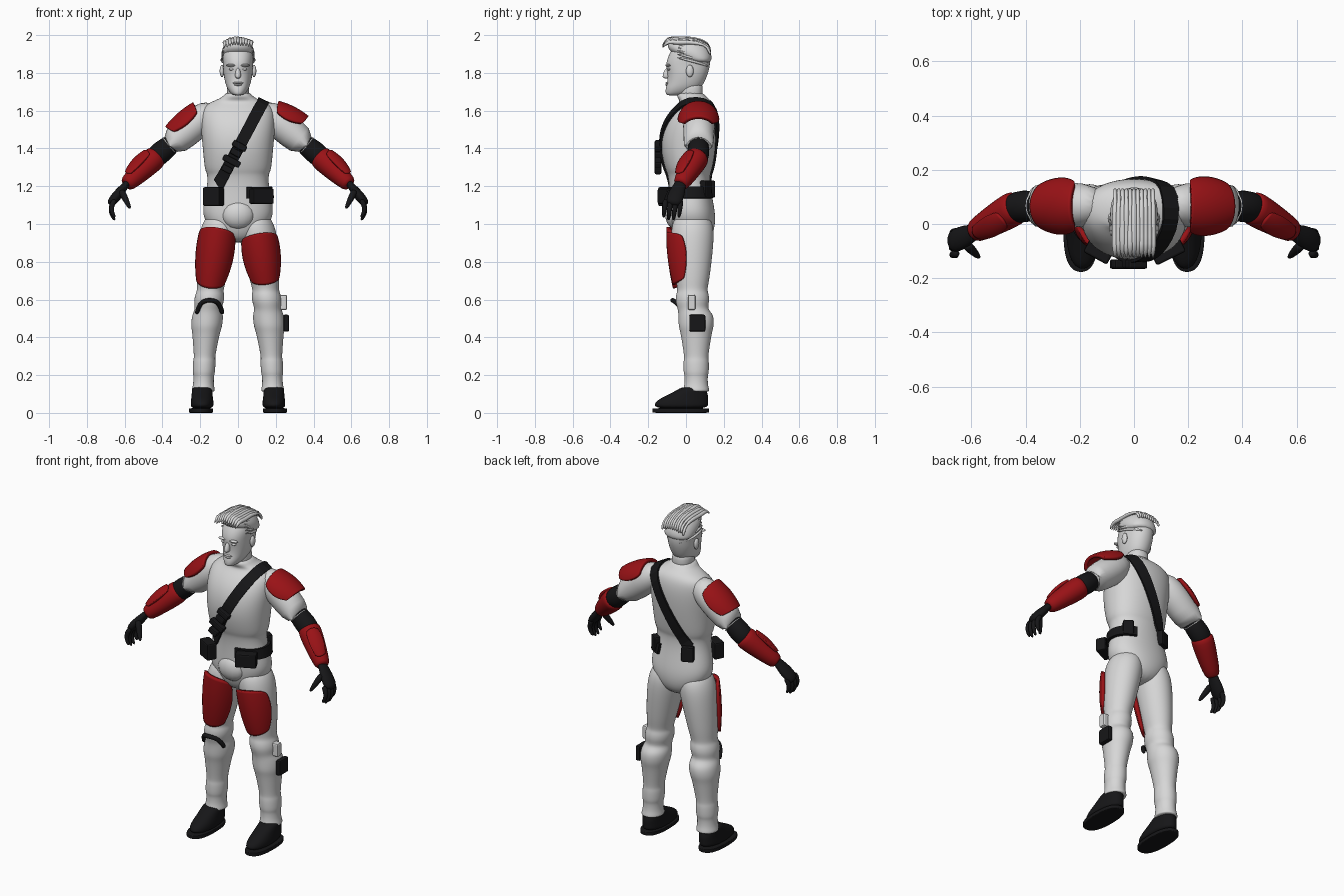
import bpy, bmesh, math, random
from mathutils import Vector, Matrix
from mathutils.bvhtree import BVHTree

random.seed(4)
if "Cube" in bpy.data.objects:
    bpy.data.objects.remove(bpy.data.objects["Cube"])


def material(name, *colour):
    mat = bpy.data.materials.new(name)
    mat.use_nodes = True
    mat.diffuse_color = (*colour, 1)
    mat.node_tree.nodes["Principled BSDF"].inputs["Base Color"].default_value = (*colour, 1)
    return mat


WHITE = material("pale_grey", .68, .68, .68)
RED = material("dark_red", .32, .006, .008)
BLACK = material("black", .008, .008, .009)


def add_object(name, bm, mat):
    mesh = bpy.data.meshes.new(name)
    bmesh.ops.recalc_face_normals(bm, faces=bm.faces)
    bm.to_mesh(mesh)
    bm.free()
    mesh.materials.append(mat)
    obj = bpy.data.objects.new(name, mesh)
    bpy.context.collection.objects.link(obj)
    return obj


def make(name, verts, faces, mat, subdivide):
    bm = bmesh.new()
    corners = [bm.verts.new(v) for v in verts]
    for face in faces:
        bm.faces.new([corners[i] for i in face]).smooth = subdivide > 0
    obj = add_object(name, bm, mat)
    if subdivide:
        mod = obj.modifiers.new("smooth", "SUBSURF")
        mod.levels = mod.render_levels = subdivide
    return obj


def bridge(name, rings, mat, subdivide):
    """Join rings of points into a capped skin."""
    n, last = len(rings[0]), len(rings) - 1
    faces = [(k * n + i, k * n + (i + 1) % n, (k + 1) * n + (i + 1) % n, (k + 1) * n + i)
             for k in range(last) for i in range(n)]
    faces += [tuple(range(n)), tuple(range(last * n, last * n + n))]
    return make(name, [p for ring in rings for p in ring], faces, mat, subdivide)


def loft(name, rows, mat, x=0, power=2.2, sides=16):
    """Stack level ovals given as height, half width, front y, back y; x may follow a rule of height."""
    rings = []
    for z, half, front, back in rows:
        middle = x(z) if callable(x) else x
        ring = []
        for i in range(sides):
            angle = math.tau * i / sides
            c, s = (math.copysign(abs(f) ** (2 / power), f) for f in (math.cos(angle), math.sin(angle)))
            ring.append(Vector((middle + c * half, (front + back) / 2 + s * (back - front) / 2, z)))
        rings.append(ring)
    return bridge(name, rings, mat, 2)


def tube(name, points, radii, mat, flat=1, sides=10):
    """Sweep a round section along points."""
    rings = []
    for k, (p, r) in enumerate(zip(points, radii)):
        t = (points[min(k + 1, len(points) - 1)] - points[max(k - 1, 0)]).normalized()
        ref = Vector((0, 1, 0)) if abs(t.y) < .8 else Vector((1, 0, 0))
        u = t.cross(ref).normalized()
        v = t.cross(u)
        angles = [math.tau * i / sides for i in range(sides)]
        rings.append([p + (u * flat * math.cos(a) + v * math.sin(a)) * r for a in angles])
    bridge(name, rings, mat, 1)


def blob(name, centre, size, mat):
    bm = bmesh.new()
    matrix = Matrix.Translation(centre) @ Matrix.Diagonal((*size, 1))
    bmesh.ops.create_uvsphere(bm, u_segments=16, v_segments=10, radius=1, matrix=matrix)
    for face in bm.faces:
        face.smooth = True
    add_object(name, bm, mat)


def box(name, centre, size, mat, turn=0, axis="Z"):
    bm = bmesh.new()
    matrix = Matrix.Translation(centre) @ Matrix.Rotation(turn, 4, axis) @ Matrix.Diagonal((*size, 1))
    bmesh.ops.create_cube(bm, size=1, matrix=matrix)
    mod = add_object(name, bm, mat).modifiers.new("bevel", "BEVEL")
    mod.width, mod.segments = .008, 2


def shell(name, start, end, out, spread, radii, width, mat, n=12):
    """Curved armour plate with rounded corners, wrapped about an axis."""
    axis = (end - start).normalized()
    out = (out - axis * out.dot(axis)).normalized()
    across = axis.cross(out)
    verts = []
    for j in range(n + 1):
        for i in range(n + 1):
            u, v = 2 * i / n - 1, 2 * j / n - 1
            angle = u * math.sqrt(1 - v * v * .3) * spread
            t = (v * math.sqrt(1 - u * u * .3) + 1) / 2
            reach = radii[0] + (radii[1] - radii[0]) * t + .01 * (1 - v * v)
            verts.append(start.lerp(end, t) + reach * (out * math.cos(angle) + across * width * math.sin(angle)))
    w = n + 1
    faces = [(j * w + i, j * w + i + 1, j * w + w + i + 1, j * w + w + i) for j in range(n) for i in range(n)]
    mod = make(name, verts, faces, mat, 1).modifiers.new("thickness", "SOLIDIFY")
    mod.thickness, mod.offset = .02, 0


# Torso and hips as one suit, with a hem at the waist
body = loft("body_suit", [
    (.9, .06, -.03, .1), (.95, .13, -.07, .15), (1.03, .19, -.09, .16), (1.1, .19, -.09, .15),
    (1.2, .165, -.09, .13), (1.27, .165, -.1, .13), (1.28, .18, -.11, .14), (1.4, .19, -.14, .16),
    (1.5, .2, -.13, .17), (1.57, .2, -.1, .17), (1.62, .19, -.06, .16), (1.65, .14, -.03, .14),
    (1.67, .08, -.05, .11), (1.7, .07, -.05, .09)], WHITE)
blob("groin_guard", (0, -.05, 1.05), (.09, .06, .08), WHITE)
loft("neck", [(z, .06, -.04, .09) for z in (1.66, 1.7, 1.76)], WHITE)

# Head and face
loft("head", [
    (1.68, .02, -.1, -.03), (1.69, .04, -.11, .03), (1.72, .06, -.11, .08), (1.75, .07, -.1, .1),
    (1.8, .08, -.1, .12), (1.84, .08, -.11, .13), (1.88, .085, -.1, .13), (1.92, .08, -.08, .12),
    (1.96, .05, -.05, .08)], WHITE)
loft("nose", [(1.77, .01, -.12, -.08), (1.78, .02, -.13, -.08), (1.83, .01, -.11, -.08)], WHITE, sides=8)
blob("upper_lip", (0, -.1, 1.747), (.03, .009, .005), WHITE)
blob("lower_lip", (0, -.1, 1.737), (.02, .009, .006), WHITE)

# Swept hair: a cap with combed locks
loft("hair_cap", [(1.85, .08, .03, .13), (1.88, .09, -.03, .14), (1.92, .09, -.1, .13),
                  (1.96, .07, -.1, .1), (1.98, .04, -.08, .05)], WHITE)
for i in range(-5, 6):
    points = []
    for k in range(7):
        angle = math.pi * k / 6.5
        y = .13 * math.cos(angle)
        z = 1.91 + .07 * math.sqrt(math.sin(angle))
        wave = random.uniform(-.005, .005) - .003 * i * i / 5 + .015 * (k == 5)
        points.append(Vector((i * .014, y, z + wave)))
    tube("top_lock", points, [.008, .011, .012, .013, .014, .014, .006], WHITE, sides=6)

ELBOW, WRIST = Vector((.43, .065, 1.36)), Vector((.6, -.035, 1.2))
SHOULDER = Vector((.19, .07, 1.56))
for side, word in ((1, "left"), (-1, "right")):
    mirror = Matrix.Diagonal((side, 1, 1))

    def arm(t):
        """Point on the arm: shoulder, elbow and wrist lie at nought, one and two."""
        point = SHOULDER.lerp(ELBOW, t) if t < 1 else ELBOW.lerp(WRIST, t - 1)
        return mirror @ point

    def arm_part(part, rows, mat):
        tube(word + part, [arm(t) for t, r in rows], [r for t, r in rows], mat, sides=14)

    # Face and side hair
    blob(word + "_eye", (side * .034, -.09, 1.82), (.015, .01, .007), WHITE)
    blob(word + "_brow", (side * .037, -.095, 1.84), (.027, .014, .007), WHITE)
    blob(word + "_ear", (side * .085, .02, 1.81), (.012, .02, .033), WHITE)
    for i in range(5):
        points = [Vector((side * (.09 - i * .004) * math.cos(a), .13 * math.sin(a), 1.87 + i * .018 - .03 * a))
                  for a in (-.4, .1, .6, 1.2)]
        tube(word + "_side_lock", points, [.005, .008, .009, .006], WHITE, sides=6)

    # Arm: sleeve, elbow, forearm guard
    arm_part("_sleeve", [(-.3, .05), (0, .09), (.4, .085), (.74, .08), (.75, .075), (.7, .05)], WHITE)
    arm_part("_elbow", [(.6, .05), (.8, .06), (1, .062), (1.2, .05)], BLACK)
    arm_part("_forearm_guard", [(1, .05), (1.02, .065), (1.2, .066), (1.6, .056), (1.94, .044), (1.95, .03)], RED)
    shell(word + "_forearm_plate", arm(1.15), arm(1.8), Vector((side, -1, 1)), .6, (.063, .046), 1, RED)

    # Gloved hand with curled fingers
    palm = [WRIST + Vector((.09 * t, -.04 * t, -.11 * t)) * .9 for t in (-.4, 0, .3, .7, 1)]
    tube(word + "_palm", [mirror @ p for p in palm], [.03, .034, .045, .048, .035], BLACK, flat=.6)
    for i in range(4):
        joint = Vector((.65, -.027 - i * .027, 1.13))
        points = []
        for k in range(5):
            points.append(mirror @ joint)
            bend = .6 - k * .4
            joint = joint + Vector((math.sin(bend), -.1, -math.cos(bend))) * (.031 if i in (1, 2) else .027)
        tube(word + "_finger", points, [.015, .016, .014, .012, .007], BLACK, sides=8)
    thumb = [WRIST + Vector((.02 - .05 * t, -.04 - .05 * t, -.02 - .1 * t)) for t in (0, .3, .7, 1)]
    tube(word + "_thumb", [mirror @ p for p in thumb], [.02, .02, .015, .008], BLACK, sides=8)

    # Leg: trouser, knee roll, shin and ankle bands, following one bowed centre line
    def leg_x(z):
        return side * (.185 - .09 * z * z)

    profile = [(1.06, .07), (1, .1), (.92, .103), (.8, .092), (.7, .08), (.65, .07), (.63, .078), (.59, .082), (.55, .07),
               (.52, .085), (.46, .085), (.43, .076), (.37, .067), (.29, .056), (.28, .061), (.21, .061),
               (.2, .055), (.15, .055), (.12, .064), (.11, .06)]
    rows = []
    for z, r in profile:
        middle = .034 if z > .54 else .054
        rows.append((z, r, middle - r * 1.13, middle + r * 1.13))
    loft(word + "_leg", rows, WHITE, leg_x, 2)
    top, bottom = (.95, .68) if side > 0 else (.98, .66)
    shell(word + "_thigh_pad", Vector((leg_x(top), .03, top)), Vector((leg_x(bottom), .03, bottom)),
          Vector((side * .1, -1, 0)), 1.25, (.125, .09), .82, RED)

    # Boot and sole
    loft(word + "_boot", [
        (.02, .06, -.17, .12), (.05, .062, -.17, .12), (.07, .06, -.15, .12), (.09, .057, -.11, .12),
        (.12, .055, -.05, .11), (.14, .05, -.02, .11)], BLACK, side * .19)
    loft(word + "_sole", [(z, .066, -.18, .125) for z in (0, .002, .023, .025)], BLACK, side * .196, 2.5)

# Shoulder pads, the left one broader and flatter
shell("left_shoulder_pad", Vector((.18, .066, 1.57)), Vector((.34, .066, 1.5)),
      Vector((.5, 0, .8)), 1.4, (.08, .07), 1.2, RED)
shell("right_shoulder_pad", Vector((-.18, .066, 1.57)), Vector((-.33, .066, 1.45)),
      Vector((-.5, 0, .6)), 1.3, (.085, .077), 1.1, RED)

# Straps laid onto the suit
bpy.context.view_layer.update()
surface = BVHTree.FromObject(body, bpy.context.evaluated_depsgraph_get())


def band(name, centre, a, b, start, end, thick, steps=40):
    w = a.cross(b).normalized() * .03
    rings = []
    for i in range(steps + 1):
        angle = start + (end - start) * i / steps
        ray = a * math.cos(angle) + b * math.sin(angle)
        (p, pn), (q, qn) = (surface.ray_cast(centre + w * k, ray)[:2] for k in (-1, 1))
        rings.append([p - pn * .01, p + pn * thick, q + qn * thick, q - qn * .01])
    bridge(name, rings, BLACK, 0)


FRONT, LEFT = Vector((0, -1, 0)), Vector((1, 0, 0))
slope = Vector((.47, 0, .88))
band("shoulder_strap", Vector((0, .02, 1.4)), slope, FRONT, .38 - math.pi, math.pi - .38, .012)
band("belt", Vector((0, .02, 1.165)), FRONT, LEFT, .4, 2.45, .016)

# Pouches and clips on strap and belt
for along, width in ((-.08, .06), (-.03, .1), (.02, .06), (.06, .08)):
    box("strap_pouch", Vector((-.02, -.148, 1.36)) + slope * along, (width, .035, .035), BLACK, .49, "Y")
box("right_front_pouch", (-.13, -.1, 1.145), (.1, .06, .1), BLACK, -.5)
box("left_front_pouch", (.125, -.1, 1.147), (.12, .06, .08), BLACK, .45)
box("left_back_pouch", (.125, .1, 1.185), (.06, .05, .09), BLACK, -.6)
box("right_back_pouch", (-.1, .125, 1.185), (.07, .04, .09), BLACK, .4)

# Knee gear
arch = [Vector((.07 * u - .15, .07 * u * u - .08, .6 - .08 * u ** 4)) for u in (-1, -.85, -.6, 0, .6, .85, 1)]
tube("right_knee_frame", arch, [.015] * len(arch), BLACK, sides=6)
box("left_knee_box", (.235, .03, .585), (.05, .04, .08), WHITE)
box("left_calf_pouch", (.255, .06, .475), (.03, .085, .09), BLACK)
